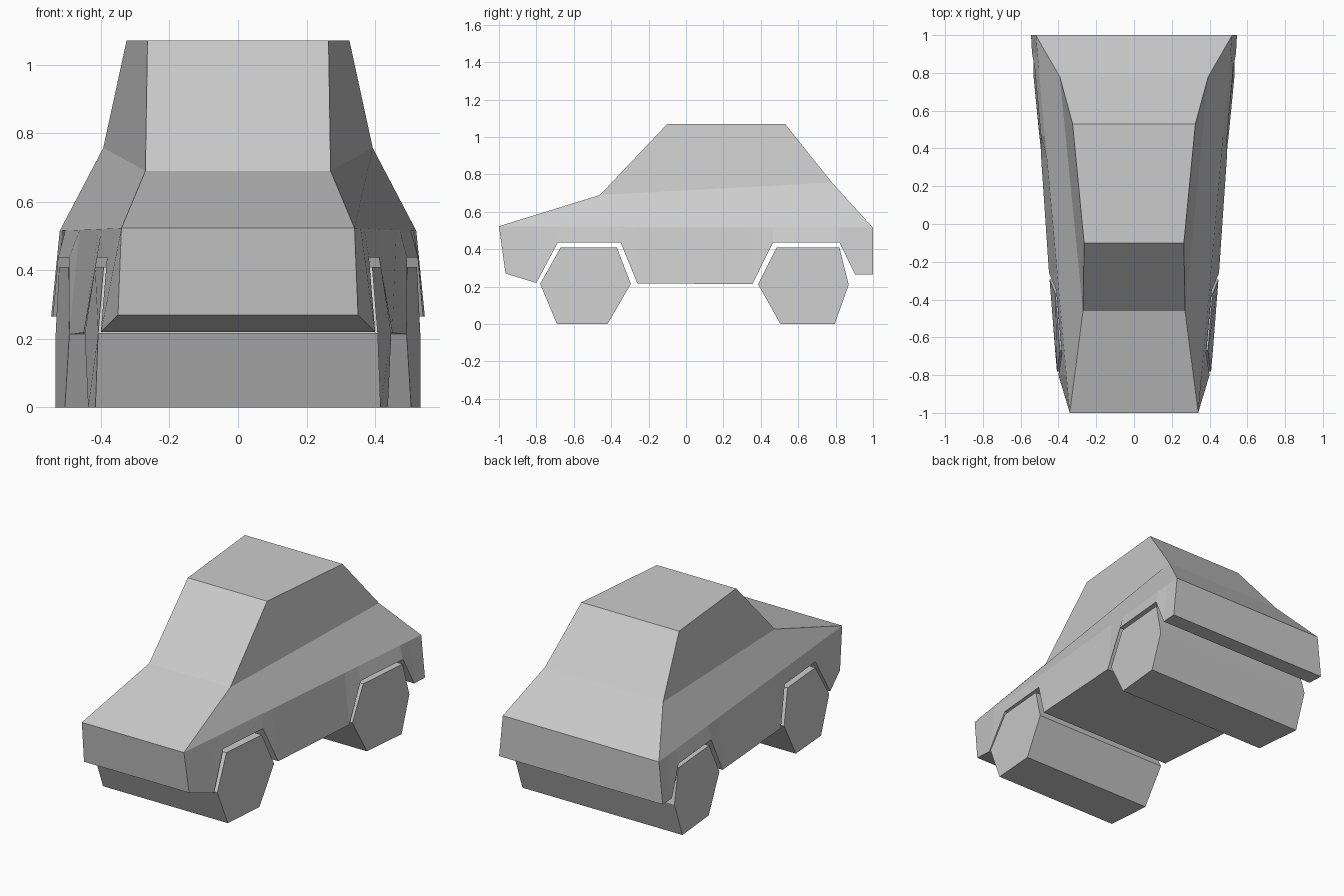
import bpy, bmesh

if "Cube" in bpy.data.objects:
    bpy.data.objects.remove(bpy.data.objects["Cube"])


def build(name, outline, side_faces, extra=()):
    """Span a side outline of (half width, y, z) points across x, then close both sides."""
    bm = bmesh.new()
    pts = list(outline) + list(extra)
    right = [bm.verts.new(p) for p in pts]
    left = [bm.verts.new((-x, y, z)) for x, y, z in pts]
    n = len(outline)
    for i in range(n):
        j = (i + 1) % n
        bm.faces.new((right[i], right[j], left[j], left[i]))
    for face in side_faces:
        bm.faces.new([right[i] for i in face])
        bm.faces.new([left[i] for i in reversed(face)])
    bmesh.ops.recalc_face_normals(bm, faces=bm.faces)
    mesh = bpy.data.meshes.new(name)
    bm.to_mesh(mesh)
    bm.free()
    obj = bpy.data.objects.new(name, mesh)
    bpy.context.collection.objects.link(obj)
    return obj


# Car body: hood, windscreen, roof and tail, then the sill with its wheel arches
upper = [(0.34, -1.0, 0.523), (0.27, -0.46, 0.69), (0.264, -0.10, 1.07),
         (0.325, 0.53, 1.07), (0.393, 0.78, 0.757), (0.52, 1.0, 0.515)]
lower = [(0.545, 1.0, 0.265), (0.54, 0.905, 0.265), (0.525, 0.82, 0.437),
         (0.493, 0.465, 0.437), (0.492, 0.355, 0.213), (0.45, -0.26, 0.218),
         (0.412, -0.35, 0.437), (0.382, -0.685, 0.437), (0.40, -0.80, 0.22),
         (0.35, -0.965, 0.27)]
# Points along the straight belt line, one above each inner sill point
belt = [(0.43 + 0.09 * y, y, 0.519 + -0.004 * y) for _, y, _ in lower[1:-1]]

low = list(range(6, 16))
top = [5] + list(range(16, 16 + len(belt))) + [0]
sides = [(top[i], top[i + 1], low[i + 1], low[i]) for i in range(len(low) - 1)]
sides.append([1, 4] + top)       # shoulder panel
sides.append((1, 2, 3, 4))       # side window area
build("car_body", upper + lower, sides, belt)

# Hexagonal wheels, each pair one full-width block
hexagon = list(range(6))
build("front_wheels", [(0.408, -0.78, 0.215), (0.392, -0.67, 0.41), (0.417, -0.37, 0.41),
                       (0.447, -0.295, 0.215), (0.437, -0.42, 0), (0.416, -0.69, 0)], [hexagon])
build("rear_wheels", [(0.492, 0.385, 0.213), (0.494, 0.485, 0.41), (0.522, 0.82, 0.41),
                      (0.532, 0.87, 0.21), (0.533, 0.795, 0), (0.505, 0.505, 0)], [hexagon])
